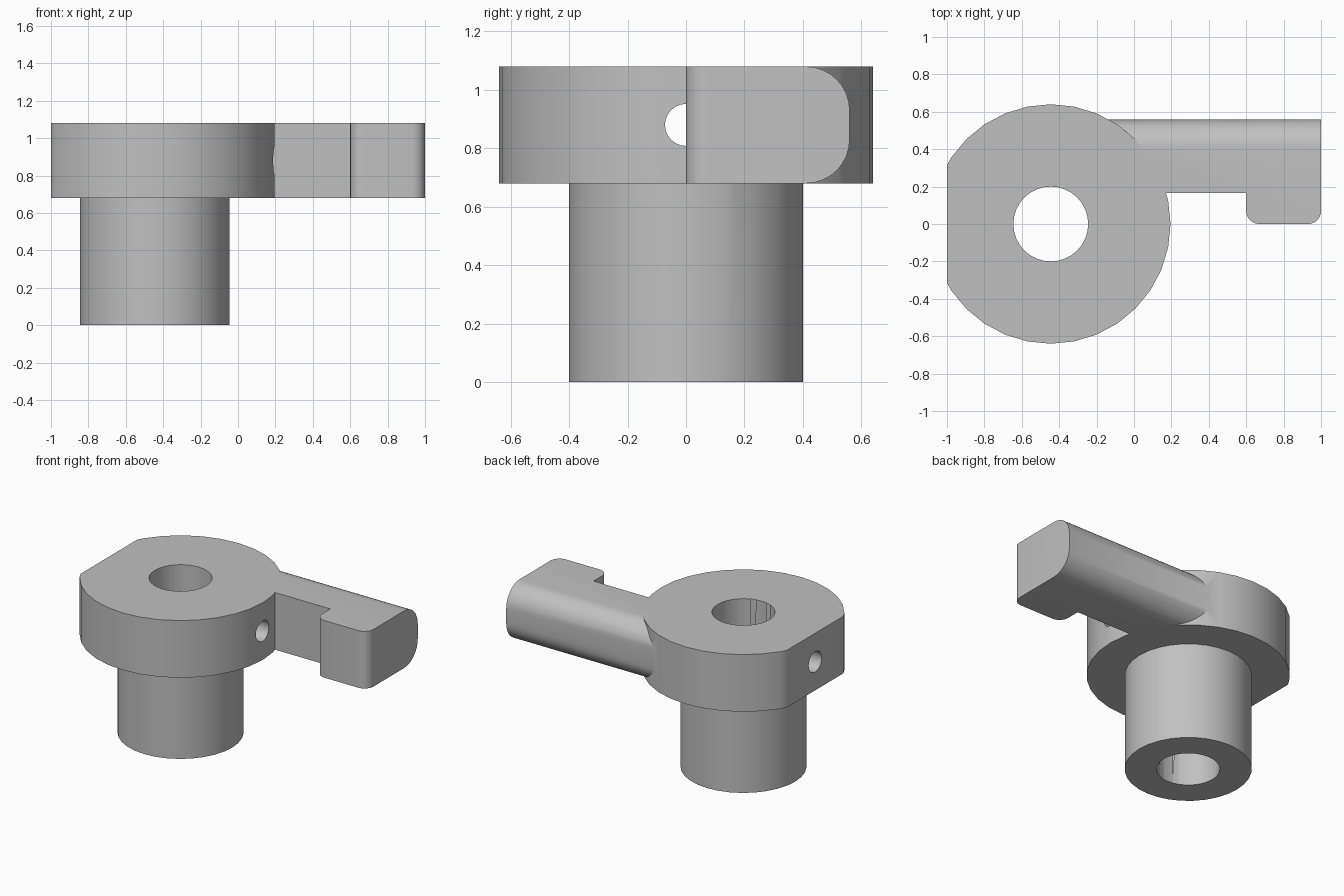
import bpy
import bmesh
from math import sin, cos, pi, radians
from mathutils import Matrix, Vector

old = bpy.data.objects.get("Cube")
if old:
    bpy.data.objects.remove(old, do_unlink=True)

grey = bpy.data.materials.new("plain grey")
grey.use_nodes = True
colour = (0.53, 0.53, 0.53, 1)
grey.diffuse_color = colour
grey.node_tree.nodes["Principled BSDF"].inputs["Base Color"].default_value = colour

HUB_X = -0.445
BASE, TOP = 0.68, 1.08
MID = (BASE + TOP) / 2


def finish(name, bm):
    bmesh.ops.recalc_face_normals(bm, faces=bm.faces)
    mesh = bpy.data.meshes.new(name)
    bm.to_mesh(mesh)
    bm.free()
    mesh.materials.append(grey)
    obj = bpy.data.objects.new(name, mesh)
    bpy.context.collection.objects.link(obj)
    return obj


def prism(name, points, offset):
    """Extrude a closed outline along an offset vector."""
    bm = bmesh.new()
    face = bm.faces.new([bm.verts.new(p) for p in points])
    side = bmesh.ops.extrude_face_region(bm, geom=[face])["geom"]
    verts = [v for v in side if isinstance(v, bmesh.types.BMVert)]
    bmesh.ops.translate(bm, vec=Vector(offset), verts=verts)
    return finish(name, bm)


def cylinder(name, radius, centre, length, axis="Z", sides=32):
    bm = bmesh.new()
    turn = Matrix.Rotation(pi / 2, 4, "Y") if axis == "X" else Matrix()
    bmesh.ops.create_cone(bm, cap_ends=True, segments=sides, radius1=radius,
                          radius2=radius, depth=length,
                          matrix=Matrix.Translation(centre) @ turn)
    return finish(name, bm)


def arc(cx, cy, radius, start, steps=8):
    """Quarter turn, anticlockwise from the start angle in degrees."""
    angles = [radians(start + 90 * i / steps) for i in range(steps + 1)]
    return [(cx + radius * cos(a), cy + radius * sin(a)) for a in angles]


def combine(target, tool, operation):
    mod = target.modifiers.new(operation.lower(), "BOOLEAN")
    mod.operation = operation
    mod.solver = "EXACT"
    mod.object = tool
    bpy.context.view_layer.objects.active = target
    bpy.ops.object.modifier_apply(modifier=mod.name)
    bpy.data.objects.remove(tool, do_unlink=True)


# Stepped hub: wide collar turned in one piece with the narrower shaft
bm = bmesh.new()
outline = [(0, 0), (0.4, 0), (0.4, BASE), (0.64, BASE), (0.64, TOP), (0, TOP)]
verts = [bm.verts.new((r, 0, z)) for r, z in outline]
edges = [bm.edges.new(pair) for pair in zip(verts, verts[1:])]
bmesh.ops.spin(bm, geom=verts + edges, axis=(0, 0, 1), cent=(0, 0, 0),
               angle=2 * pi, steps=32)
bmesh.ops.remove_doubles(bm, verts=bm.verts, dist=0.0001)
bmesh.ops.translate(bm, vec=(HUB_X, 0, 0), verts=bm.verts)
hub = finish("hub_with_lever", bm)

# Lever: hooked plan, trimmed to a bar with a rounded back
plan = [(-0.2, 0.165), (0.6, 0.165)]
plan += arc(0.67, 0.07, 0.07, 180) + arc(0.93, 0.07, 0.07, 270)
plan += [(1, 0.7), (-0.2, 0.7)]
lever = prism("lever", [(x, y, 0.5) for x, y in plan], (0, 0, 0.8))
section = [(-0.1, BASE)] + arc(0.41, BASE + 0.15, 0.15, 270)
section += arc(0.41, TOP - 0.15, 0.15, 0) + [(-0.1, TOP)]
bar = prism("lever_section", [(-0.4, y, z) for y, z in section], (1.6, 0, 0))
combine(lever, bar, "INTERSECT")
combine(hub, lever, "UNION")

# Flat on the outer side of the collar
flat = [(-1.3, -1, -0.1), (-1, -1, -0.1), (-1, 1, -0.1), (-1.3, 1, -0.1)]
combine(hub, prism("flat_cutter", flat, (0, 0, 1.4)), "DIFFERENCE")

# Vertical bore and the small cross hole through the collar
combine(hub, cylinder("bore_cutter", 0.2, (HUB_X, 0, 0.5), 1.6), "DIFFERENCE")
combine(hub, cylinder("cross_cutter", 0.072, (HUB_X, 0, MID), 1.6, "X", 24),
        "DIFFERENCE")

bpy.ops.object.select_all(action="DESELECT")
hub.select_set(True)
bpy.context.view_layer.objects.active = hub
bpy.ops.object.shade_smooth_by_angle(angle=radians(30))
